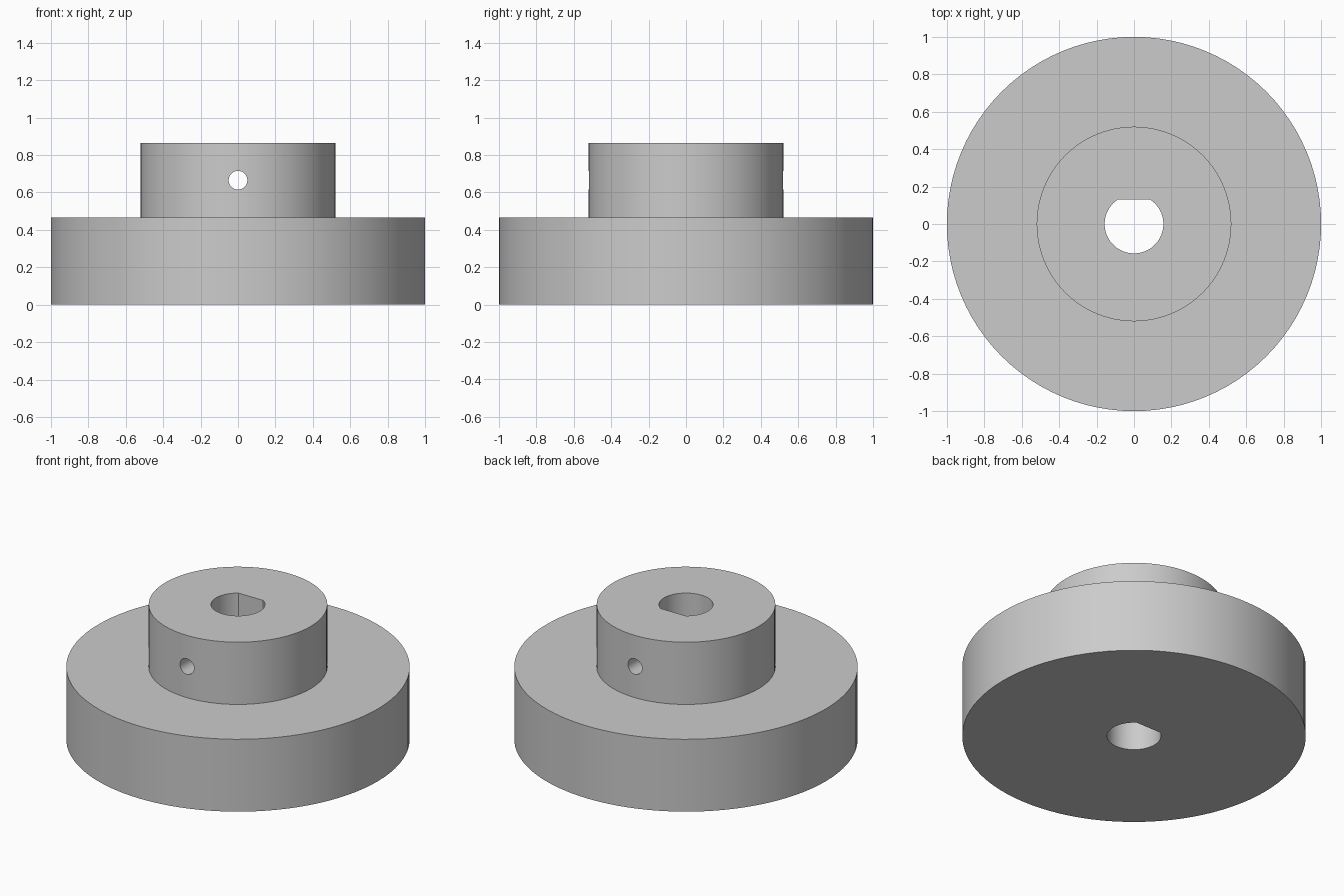
import bpy
import bmesh
import math

if "Cube" in bpy.data.objects:
    bpy.data.objects.remove(bpy.data.objects["Cube"])

FLANGE_R, FLANGE_TOP = 1.0, 0.465
HUB_R, HUB_TOP = 0.52, 0.865
BORE_R, BORE_FLAT = 0.157, 0.13
PIN_R, PIN_Z = 0.05, 0.665
SEGMENTS = 96

grey = bpy.data.materials.new("grey")
grey.diffuse_color = (0.6, 0.6, 0.6, 1)
grey.use_nodes = True
grey.node_tree.nodes["Principled BSDF"].inputs["Base Color"].default_value = grey.diffuse_color


def new_object(name, bm):
    bmesh.ops.recalc_face_normals(bm, faces=bm.faces)
    mesh = bpy.data.meshes.new(name)
    bm.to_mesh(mesh)
    bm.free()
    mesh.materials.append(grey)
    obj = bpy.data.objects.new(name, mesh)
    bpy.context.collection.objects.link(obj)
    return obj


def extrude_up(bm, points, z0, z1):
    face = bm.faces.new([bm.verts.new((x, y, z0)) for x, y in points])
    top = bmesh.ops.extrude_face_region(bm, geom=[face])["geom"]
    verts = [v for v in top if isinstance(v, bmesh.types.BMVert)]
    bmesh.ops.translate(bm, verts=verts, vec=(0, 0, z1 - z0))


def arc(radius, start, end, count):
    return [(radius * math.cos(start + (end - start) * i / count),
             radius * math.sin(start + (end - start) * i / count))
            for i in range(count + 1)]


# Stepped body: wide flange with a narrower hub, closed by end caps
bm = bmesh.new()
rings = []
for r, z in ((FLANGE_R, 0), (FLANGE_R, FLANGE_TOP), (HUB_R, FLANGE_TOP), (HUB_R, HUB_TOP)):
    rings.append([bm.verts.new((x, y, z)) for x, y in arc(r, 0, math.tau, SEGMENTS)[:-1]])
for low, high in zip(rings, rings[1:]):
    for i in range(SEGMENTS):
        j = (i + 1) % SEGMENTS
        bm.faces.new((low[i], low[j], high[j], high[i]))
bm.faces.new(rings[0])
bm.faces.new(rings[-1])
body = new_object("hub_and_flange", bm)

# D-shaped shaft bore, flat towards the back
bm = bmesh.new()
a = math.asin(BORE_FLAT / BORE_R)
extrude_up(bm, arc(BORE_R, math.pi - a, math.tau + a, 48), -0.2, 1.1)
bore = new_object("bore_cutter", bm)

# Set screw hole, straight through the hub from front to back
bm = bmesh.new()
extrude_up(bm, arc(PIN_R, 0, math.tau, 32)[:-1], -0.8, 0.8)
pin = new_object("screw_hole_cutter", bm)
pin.rotation_euler.x = math.pi / 2
pin.location.z = PIN_Z

bpy.context.view_layer.objects.active = body
body.select_set(True)
for cutter in (bore, pin):
    mod = body.modifiers.new(cutter.name, "BOOLEAN")
    mod.operation = "DIFFERENCE"
    mod.solver = "EXACT"
    mod.object = cutter
    bpy.ops.object.modifier_apply(modifier=mod.name)
for cutter in (bore, pin):
    bpy.data.objects.remove(cutter)

bpy.ops.object.shade_smooth_by_angle(angle=math.radians(30))
